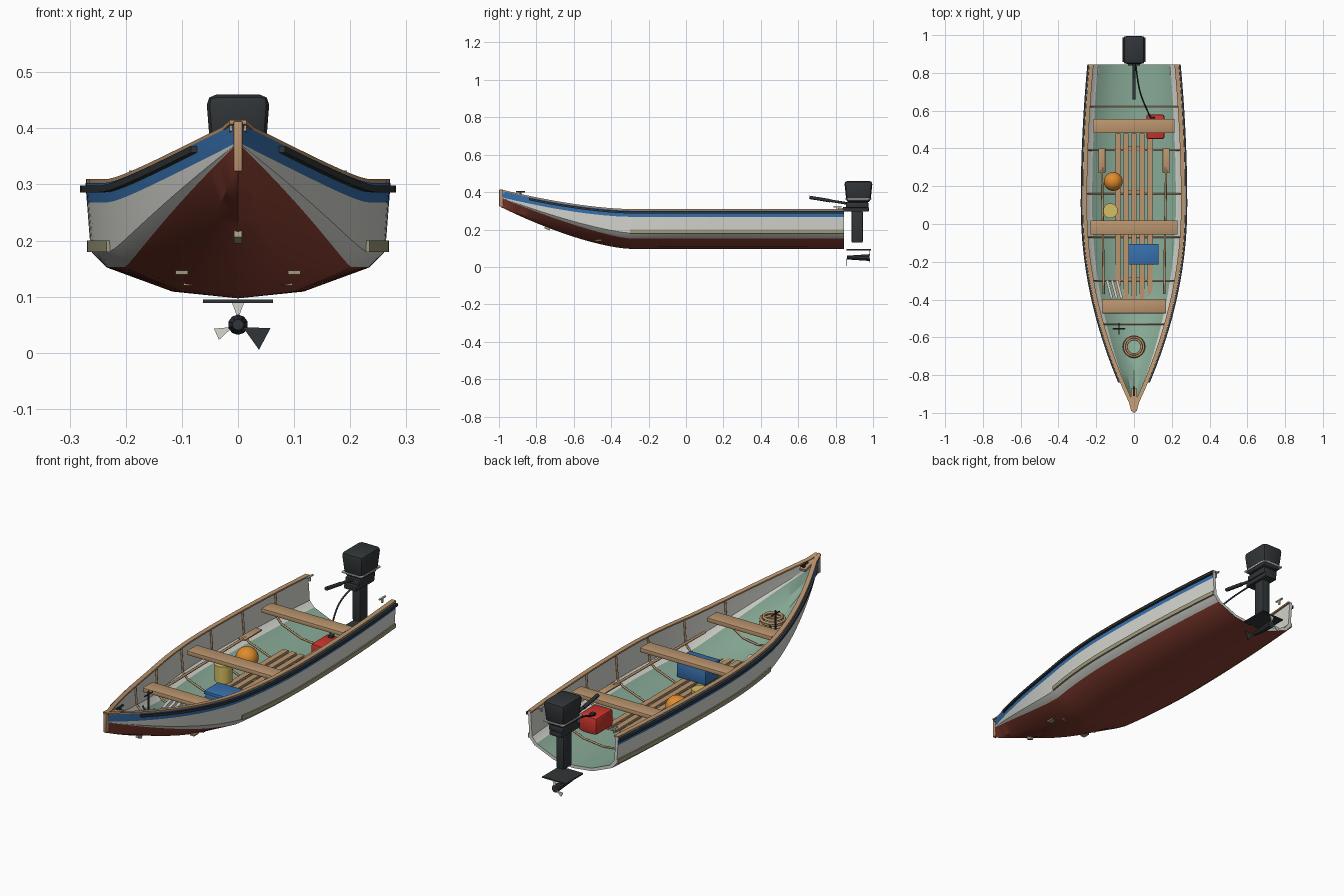
import bpy, bmesh, math
from mathutils import Vector

cube = bpy.data.objects.get("Cube")
if cube:
    bpy.data.objects.remove(cube, do_unlink=True)


def material(name, r, g, b):
    m = bpy.data.materials.new(name)
    m.use_nodes = True
    col = [(c / 255) ** 2.2 for c in (r, g, b)] + [1]
    m.diffuse_color = col
    m.node_tree.nodes["Principled BSDF"].inputs["Base Color"].default_value = col
    return m


WHITE = material("off white", 214, 214, 208)
HULL_RED = material("antifouling red", 138, 66, 54)
BLUE = material("blue", 58, 112, 172)
GREEN = material("sea green", 134, 168, 148)
TAN = material("varnished wood", 186, 148, 110)
BLACK = material("charcoal", 52, 56, 58)
RED = material("bright red", 206, 56, 48)
ORANGE = material("orange", 222, 138, 48)
YELLOW = material("straw yellow", 212, 190, 98)
KHAKI = material("khaki", 158, 154, 124)


def finish(ob, name, mat, angle=30):
    ob.name = name
    if mat:
        ob.data.materials.clear()
        ob.data.materials.append(mat)
    bpy.ops.object.select_all(action='DESELECT')
    ob.select_set(True)
    bpy.context.view_layer.objects.active = ob
    bpy.ops.object.shade_smooth_by_angle(angle=math.radians(angle))
    return ob


def from_bmesh(bm, name, mat, angle=30):
    bmesh.ops.recalc_face_normals(bm, faces=bm.faces)
    me = bpy.data.meshes.new(name)
    bm.to_mesh(me)
    bm.free()
    ob = bpy.data.objects.new(name, me)
    bpy.context.collection.objects.link(ob)
    return finish(ob, name, mat, angle)


def box(name, loc, size, mat, bevel=0, taper=1, rot=(0, 0, 0)):
    bm = bmesh.new()
    bmesh.ops.create_cube(bm, size=1)
    for v in bm.verts:
        k = taper if v.co.z < 0 else 1
        v.co = Vector((v.co.x * size[0] * k, v.co.y * size[1] * k, v.co.z * size[2]))
    if bevel:
        bmesh.ops.bevel(bm, geom=bm.edges[:], offset=bevel, segments=2, affect='EDGES', profile=0.5)
    ob = from_bmesh(bm, name, mat)
    ob.location, ob.rotation_euler = loc, rot
    return ob


def tube(name, pts, r, mat, smooth=False):
    cu = bpy.data.curves.new(name, 'CURVE')
    cu.dimensions, cu.bevel_depth, cu.bevel_resolution = '3D', r, 2
    cu.use_fill_caps = True
    sp = cu.splines.new('NURBS' if smooth else 'POLY')
    sp.points.add(len(pts) - 1)
    for p, co in zip(sp.points, pts):
        p.co = (*co, 1)
    if smooth:
        sp.use_endpoint_u, sp.order_u = True, 3
    ob = bpy.data.objects.new(name, cu)
    bpy.context.collection.objects.link(ob)
    bpy.ops.object.select_all(action='DESELECT')
    ob.select_set(True)
    bpy.context.view_layer.objects.active = ob
    bpy.ops.object.convert(target='MESH')
    return finish(bpy.context.object, name, mat, 50)


def loft(rings, mat_rule, name, mats, angle=30):
    # bridge closed rings; the ends are capped by pairing opposite points
    bm = bmesh.new()
    vs = [[bm.verts.new(p) for p in ring] for ring in rings]
    n = len(vs[0])
    for a, b in zip(vs, vs[1:]):
        for i in range(n):
            j = (i + 1) % n
            bm.faces.new((a[i], a[j], b[j], b[i])).material_index = mat_rule(i)
    for ring in (vs[0], vs[-1]):
        for i in range(n // 2 - 1):
            bm.faces.new((ring[i], ring[i + 1], ring[n - 2 - i], ring[n - 1 - i]))
    ob = from_bmesh(bm, name, None, angle)
    for m in mats:
        ob.data.materials.append(m)
    return ob


# Hull lines: half breadth and sheer, chine and keel heights along the length
STERN, BOW = 0.845, -0.99


def rise(y, power):
    return max(0, (-0.3 - y) / 0.69) ** power


def breadth(y):
    if y > 0.1:
        return 0.272 - 0.035 * ((y - 0.1) / 0.745) ** 2
    return 0.267 * (1 - ((0.1 - y) / 1.09) ** 2) + 0.005


def sheer(y):
    return 0.303 + 0.105 * rise(y, 1.6)


def keel(y):
    return 0.097 + 0.223 * rise(y, 1.5)


def section(y, skin=0.0):
    b, s, k = breadth(y), sheer(y), keel(y)
    c = 0.152 + 0.218 * rise(y, 1.3)
    band = s - 0.035
    half = [(0, k), (0.43 * b, k + 0.22 * (c - k)), (0.86 * b, c),
            (0.965 * b, c + 0.25 * (band - c)), (0.99 * b, band), (b, s)]
    f = max(0.3, 1 - skin / b)
    half = [(x * f, z + skin * (s - z) / (s - k)) for x, z in half]
    return [(-x, y, z) for x, z in half[:0:-1]] + [(x, y, z) for x, z in half]


def hull_colour(i):
    if i < 10:
        return [1, 1, 0, 0, 2][int(abs(i - 4.5))]
    return 3 if 11 <= i < 21 and abs(i - 15.5) < 2 else 0


def stations(y0, y1, n):
    return [y0 + (y1 - y0) * i / n for i in range(n + 1)]


loft([section(y) + section(y, 0.014)[::-1] for y in stations(BOW, STERN, 48)],
     hull_colour, "hull", [WHITE, HULL_RED, BLUE, GREEN])


# Rails and strakes that follow the hull sides
def rail(name, y0, y1, line, w, h, mat):
    for side, label in ((1, "left"), (-1, "right")):
        rings = []
        for y in stations(y0, y1, 36):
            x, z = line(y)
            rings.append([(side * (x + dx * w / 2), y, z + dz * h / 2)
                          for dx, dz in ((-1, -1), (1, -1), (1, 1), (-1, 1))])
        loft(rings, lambda i: 0, f"{label}_{name}", [mat])


rail("gunwale_cap", BOW, STERN, lambda y: (max(0.004, breadth(y) - 0.012), sheer(y) + 0.003), 0.022, 0.007, TAN)
rail("rub_rail", -0.84, STERN, lambda y: (breadth(y) + 0.003, sheer(y) - 0.011), 0.014, 0.012, BLACK)
rail("side_strake", -0.3, STERN, lambda y: (0.965 * breadth(y) + 0.001, 0.19), 0.012, 0.02, KHAKI)
box("stem_post", (0, -0.988, 0.368), (0.016, 0.022, 0.09), TAN, 0.003)
box("breasthook", (0, -0.925, 0.39), (0.03, 0.11, 0.012), TAN, rot=(-0.2, 0, 0))
box("keel_shoe", (0, -0.74, 0.21), (0.014, 0.03, 0.02), KHAKI, rot=(-0.4, 0, 0))
for s in (-1, 1):
    box("bilge_runner", (s * 0.1, -0.47, 0.143), (0.022, 0.035, 0.007), KHAKI)
    box("stern_cleat", (s * 0.19, 0.81, 0.322), (0.008, 0.045, 0.006), WHITE)
    box("stern_cleat_post", (s * 0.19, 0.81, 0.31), (0.006, 0.01, 0.02), WHITE)

# Ribs, floor slats and thwarts
for i in range(6):
    tube("rib", section(0.62 - 0.23 * i, 0.017), 0.0045, TAN)
for i in range(-2, 3):
    box("floor_slat", (i * 0.042, 0.04, 0.125), (0.027, 0.88, 0.01), TAN)
for i in range(4):
    box("slat_bearer", (0, 0.4 - 0.23 * i, 0.116), (0.2, 0.02, 0.012), TAN)
for name, y, w, z in (("stern", 0.518, 0.43, 0.28), ("middle", -0.018, 0.46, 0.28), ("bow", -0.435, 0.34, 0.28)):
    box(name + "_thwart", (0, y, z), (w, 0.075, 0.02), TAN, 0.003)

# Oars
for s in (-1, 1):
    tube("oar_shaft", [(s * 0.16, -0.37, 0.235), (s * 0.17, 0.3, 0.235)], 0.006, TAN)
    box("oar_blade", (s * 0.17, 0.335, 0.235), (0.036, 0.13, 0.007), TAN, 0.002)

# Loose gear
bpy.ops.mesh.primitive_uv_sphere_add(segments=24, ring_count=16, radius=0.05, location=(-0.11, 0.225, 0.182))
finish(bpy.context.object, "buoy", ORANGE, 60)
bpy.ops.mesh.primitive_cylinder_add(vertices=20, radius=0.039, depth=0.08, location=(-0.125, 0.07, 0.17))
finish(bpy.context.object, "bucket", YELLOW)
box("cool_box", (0.05, -0.16, 0.165), (0.15, 0.1, 0.07), BLUE, 0.004)
box("cool_box_lid", (0.05, -0.16, 0.207), (0.16, 0.11, 0.016), BLUE, 0.004)
box("fuel_tank", (0.113, 0.515, 0.17), (0.095, 0.13, 0.08), RED, 0.01)
box("fuel_cap", (0.1, 0.555, 0.215), (0.022, 0.022, 0.014), BLACK, 0.003)
for i in range(3):
    box("folded_cloth", (-0.13 + 0.026 * i, -0.345, 0.17), (0.014, 0.1, 0.02), WHITE, rot=(0, 0, 0.25))
for i, r in enumerate((0.054, 0.048, 0.051, 0.04)):
    bpy.ops.mesh.primitive_torus_add(major_segments=32, minor_segments=8, major_radius=r,
                                     minor_radius=0.006, location=(0, -0.65, 0.215 + 0.01 * i))
    finish(bpy.context.object, "rope_coil", TAN, 60)

# Anchor
ax, ay = -0.08, -0.555
tube("anchor_shank", [(ax, ay, 0.23), (ax, ay, 0.33)], 0.004, BLACK)
tube("anchor_stock", [(ax, ay - 0.03, 0.315), (ax, ay + 0.03, 0.315)], 0.003, BLACK)
arc = [math.pi * (1.1 + 0.8 * i / 8) for i in range(9)]
tube("anchor_arms", [(ax + 0.032 * math.cos(a), ay, 0.262 + 0.032 * math.sin(a)) for a in arc], 0.004, BLACK)

# Bow cleat
box("bow_cleat_post", (0, -0.885, 0.385), (0.008, 0.012, 0.03), BLACK)
box("bow_cleat_bar", (0, -0.885, 0.402), (0.008, 0.05, 0.006), BLACK)

# Outboard motor
box("motor_cowl", (0, 0.922, 0.402), (0.114, 0.152, 0.116), BLACK, 0.018, 0.84)
box("cowl_trim", (0, 0.922, 0.364), (0.106, 0.142, 0.006), WHITE)
box("motor_pan", (0, 0.915, 0.331), (0.075, 0.12, 0.03), BLACK, 0.006)
box("motor_bracket", (0, 0.908, 0.308), (0.065, 0.14, 0.024), BLACK, 0.005)
box("motor_leg", (0, 0.915, 0.215), (0.042, 0.06, 0.17), BLACK, 0.006)
box("cavitation_plate", (0, 0.923, 0.092), (0.124, 0.13, 0.006), BLACK)
tube("tiller_arm", [(0, 0.87, 0.338), (0, 0.76, 0.356)], 0.007, BLACK)
tube("tiller_grip", [(0, 0.77, 0.354), (0, 0.66, 0.372)], 0.009, BLACK)
tube("fuel_line", [(0.01, 0.84, 0.31), (0.02, 0.74, 0.3), (0.05, 0.64, 0.25), (0.09, 0.56, 0.215)], 0.004, BLACK, True)

# Gear case and propeller
bpy.ops.mesh.primitive_cone_add(vertices=10, radius1=0.018, radius2=0.01, depth=0.12,
                                location=(0, 0.92, 0.05), rotation=(math.pi / 2, 0, 0))
finish(bpy.context.object, "gear_case", BLACK)


def blade(name, angle, length, width, y, mat):
    bm = bmesh.new()
    d = Vector((math.sin(angle), 0, math.cos(angle)))
    side = Vector((d.z, 0, -d.x)) * width
    hub = Vector((0, y, 0.05))
    tri = [hub + d * 0.01, hub + d * length + side, hub + d * length - side]
    f = bm.faces.new([bm.verts.new(p) for p in tri])
    out = bmesh.ops.extrude_face_region(bm, geom=[f])
    bmesh.ops.translate(bm, vec=(0, 0.004, 0), verts=[v for v in out["geom"] if isinstance(v, bmesh.types.BMVert)])
    from_bmesh(bm, name, mat)


blade("propeller_blade_top", 0, 0.04, 0.011, 0.981, WHITE)
blade("propeller_blade_right", math.radians(246), 0.042, 0.011, 0.981, WHITE)
blade("propeller_blade_left", math.radians(118), 0.054, 0.022, 0.857, BLACK)
